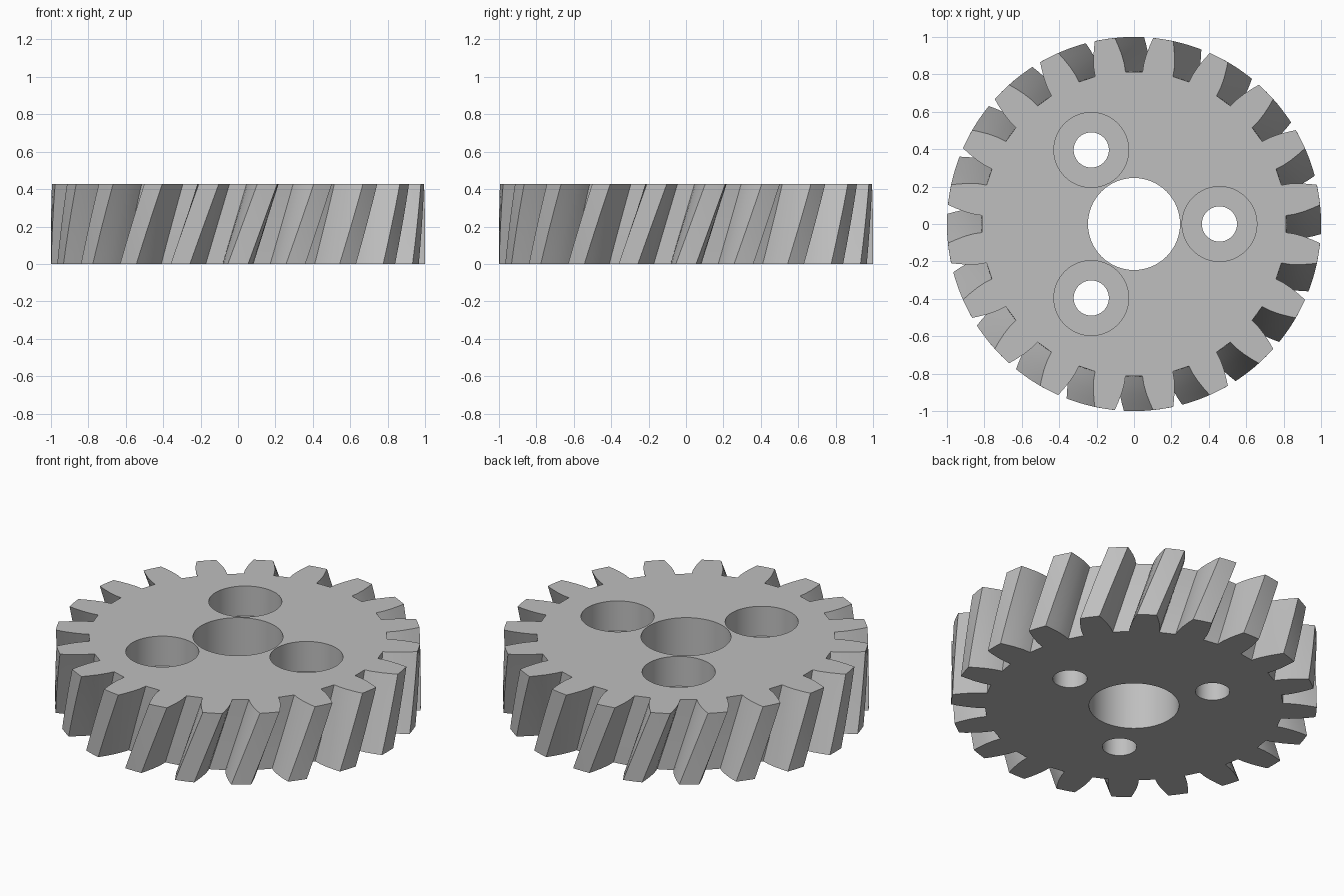
import bpy, bmesh
from math import radians, sin, cos, tau

old = bpy.data.objects.get("Cube")
if old:
    bpy.data.objects.remove(old, do_unlink=True)

TEETH, HEIGHT, TWIST, LAYERS = 20, 0.427, radians(9), 8
PITCH = tau / TEETH

steel = bpy.data.materials.new("grey steel")
steel.use_nodes = True
grey = (0.52, 0.52, 0.52, 1)
steel.diffuse_color = grey
steel.node_tree.nodes["Principled BSDF"].inputs["Base Color"].default_value = grey


def link(name, bm):
    mesh = bpy.data.meshes.new(name)
    bmesh.ops.recalc_face_normals(bm, faces=bm.faces)
    bm.to_mesh(mesh)
    bm.free()
    obj = bpy.data.objects.new(name, mesh)
    bpy.context.collection.objects.link(obj)
    mesh.materials.append(steel)
    return obj


# Tooth gap flank: radius and half-angle of the gap in degrees
flank = [(0.815, 3.2), (0.86, 3.5), (0.91, 4.2), (0.96, 5.1), (1.0, 5.9)]
outline = []
for i in range(TEETH):
    mid = i * PITCH
    outline += [(r, mid - radians(a)) for r, a in reversed(flank)]
    outline += [(r, mid + radians(a)) for r, a in flank]
    outline.append((1.0, mid + PITCH / 2))

# Helical gear body: the outline swept upward with a twist
bm = bmesh.new()
rings = []
for k in range(LAYERS + 1):
    t = k / LAYERS
    turn = (t - 1) * TWIST
    rings.append([bm.verts.new((r * cos(a + turn), r * sin(a + turn), t * HEIGHT))
                  for r, a in outline])
for low, high in zip(rings, rings[1:]):
    for j in range(len(low)):
        n = (j + 1) % len(low)
        bm.faces.new((low[j], low[n], high[n], high[j]))
bm.faces.new(rings[0])
bm.faces.new(rings[-1])
gear = link("helical_gear", bm)


def drill(x, y, radius, bottom):
    """Cut a round hole from the given height up through the top."""
    bm = bmesh.new()
    bmesh.ops.create_cone(bm, cap_ends=True, segments=64, radius1=radius,
                          radius2=radius, depth=1)
    bmesh.ops.translate(bm, verts=bm.verts, vec=(x, y, bottom + 0.5))
    cutter = link("hole_cutter", bm)
    cutter.hide_render = True
    mod = gear.modifiers.new("hole", 'BOOLEAN')
    mod.operation, mod.solver, mod.object = 'DIFFERENCE', 'EXACT', cutter
    bpy.context.view_layer.objects.active = gear
    bpy.ops.object.modifier_apply(modifier=mod.name)
    bpy.data.objects.remove(cutter, do_unlink=True)


# Shaft bore, then three counterbored bolt holes
drill(0, 0, 0.246, -0.1)
for i in range(3):
    x, y = 0.457 * cos(i * tau / 3), 0.457 * sin(i * tau / 3)
    drill(x, y, 0.2, HEIGHT - 0.18)
    drill(x, y, 0.094, -0.1)

bpy.ops.object.select_all(action='DESELECT')
gear.select_set(True)
bpy.context.view_layer.objects.active = gear
bpy.ops.object.shade_smooth_by_angle(angle=radians(20))
